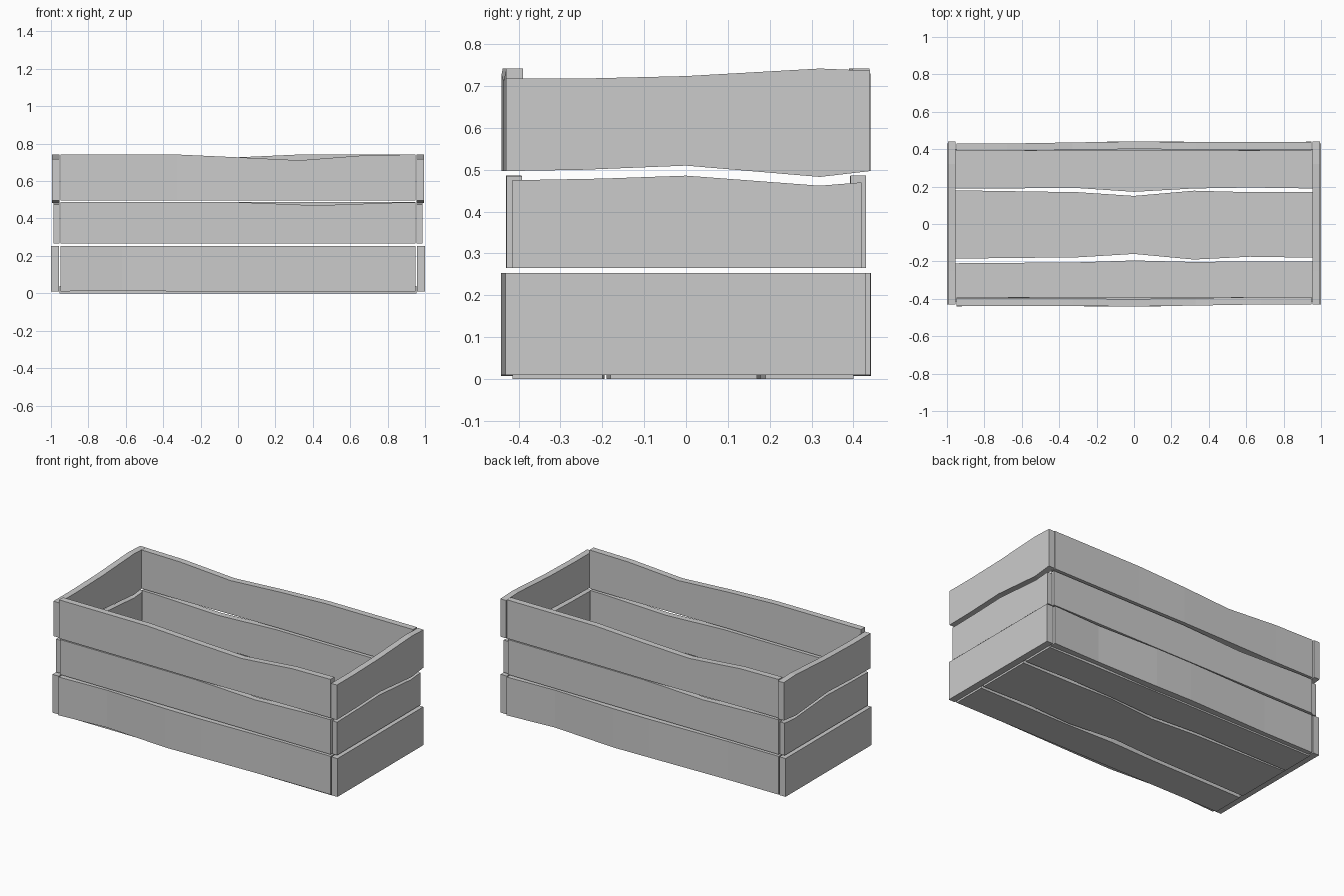
import bpy, bmesh
from mathutils import Vector


def plank(name, stations, place):
    """Loft a rectangular section; station = (along, side0, side1, low, high)."""
    bm = bmesh.new()
    rings = []
    for t, a0, a1, b0, b1 in stations:
        rings.append([bm.verts.new(Vector(place(t, a, b)))
                      for a, b in ((a0, b0), (a1, b0), (a1, b1), (a0, b1))])
    for r, s in zip(rings, rings[1:]):
        for i in range(4):
            j = (i + 1) % 4
            bm.faces.new((r[i], r[j], s[j], s[i]))
    bm.faces.new(rings[0])
    bm.faces.new(rings[-1])
    bmesh.ops.recalc_face_normals(bm, faces=bm.faces)
    mesh = bpy.data.meshes.new(name)
    bm.to_mesh(mesh)
    bm.free()
    obj = bpy.data.objects.new(name, mesh)
    bpy.context.collection.objects.link(obj)


# Long walls: (x, inner distance, outer distance, bottom z, top z)
long_boards = {
    "lower": [(-0.95, .400, .441, .010, .253), (-0.62, .390, .428, .016, .253),
              (-0.2, .401, .442, .007, .253), (0.05, .401, .442, .010, .253),
              (0.6, .390, .429, .010, .253), (0.95, .390, .428, .010, .253)],
    "middle": [(-0.95, .393, .430, .265, .487), (0, .393, .430, .265, .487),
               (0.42, .392, .429, .265, .470), (0.85, .392, .429, .265, .485),
               (0.95, .392, .429, .265, .485)],
    "upper": [(-0.95, .398, .438, .497, .742), (-0.33, .398, .438, .497, .742),
              (0, .401, .441, .497, .727), (0.33, .396, .436, .497, .711),
              (0.68, .390, .430, .497, .738), (0.95, .390, .430, .497, .742)],
}
for level, st in long_boards.items():
    plank(f"front_{level}_board", st, lambda t, a, b: (t, -a, b))
    plank(f"back_{level}_board", st, lambda t, a, b: (-t, a, b))

# End walls: (y, inner distance, outer distance, bottom z, top z)
end_boards = {
    "lower": [(-.431, .957, 1.0, .010, .253), (.43, .957, 1.0, .010, .253)],
    "middle": [(-.416, .955, .987, .265, .475), (-.2, .955, .987, .265, .479),
               (0, .955, .987, .265, .486), (.32, .955, .987, .265, .462),
               (.42, .955, .987, .265, .470)],
    "upper": [(-.43, .955, .995, .497, .718), (-.25, .955, .995, .500, .718),
              (0, .955, .995, .510, .724), (.32, .955, .995, .483, .742),
              (.44, .955, .995, .497, .737)],
}
for level, st in end_boards.items():
    for side, s in (("left", -1), ("right", 1)):
        plank(f"{side}_{level}_board", st, lambda t, a, b: (s * a, t, b))

# Floor planks: lower and upper y edge at each x station
xs = (-.955, -.3, 0, .32, .62, .955)
floor = {
    "front": ([-.415] * 6, (-.21, -.205, -.195, -.203, -.2, -.2)),
    "middle": ((-.185, -.178, -.16, -.19, -.175, -.18), (.18, .17, .15, .178, .17, .17)),
    "back": ((.19, .192, .172, .19, .195, .19), [.4] * 6),
}
for where, (lo, hi) in floor.items():
    plank(f"floor_{where}_plank", [(x, a, b, 0, .04) for x, a, b in zip(xs, lo, hi)],
          lambda t, a, b: (t, a, b))
